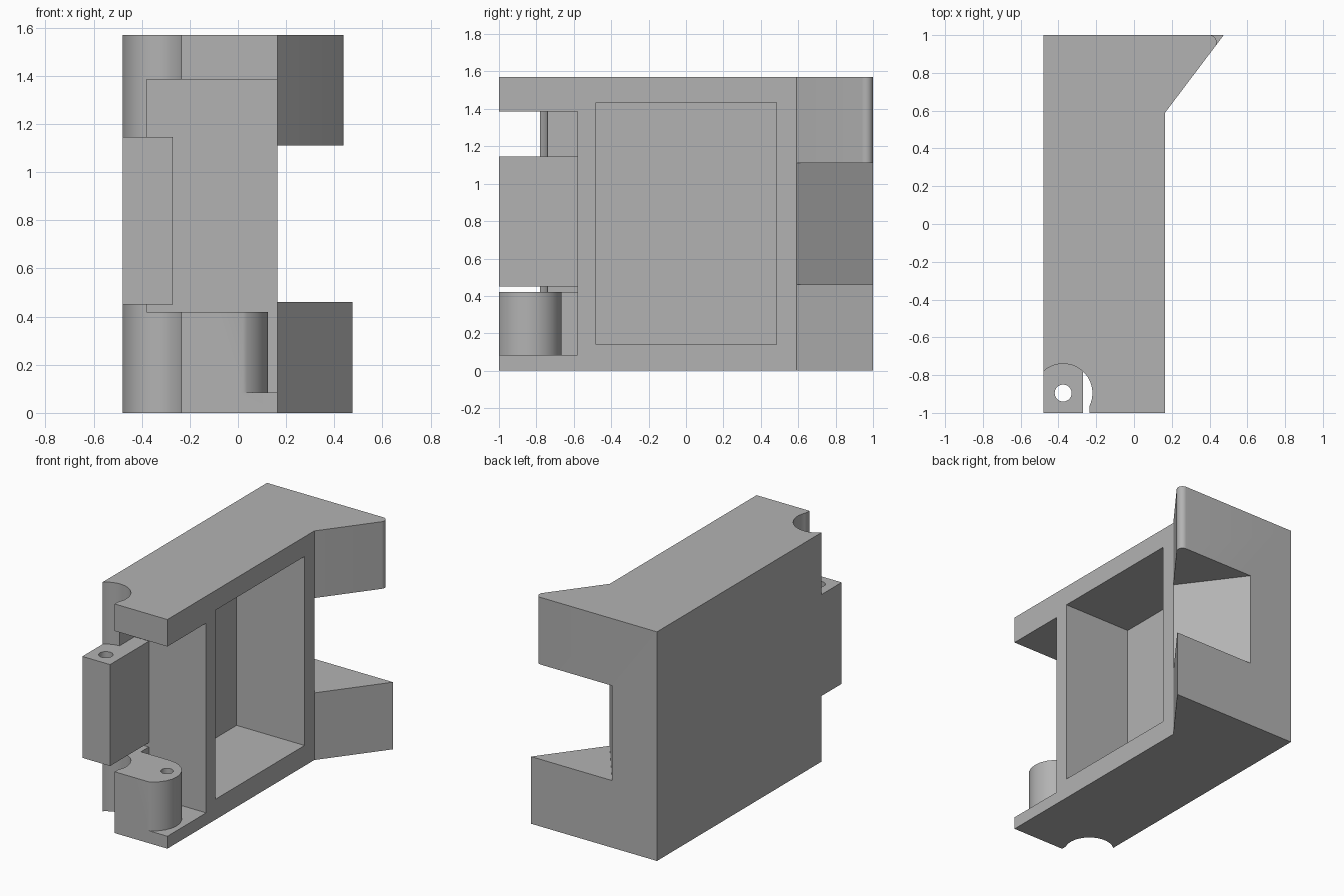
import bpy
import bmesh
from math import cos, sin, radians

cube = bpy.data.objects.get("Cube")
if cube:
    bpy.data.objects.remove(cube, do_unlink=True)

grey = bpy.data.materials.new("plain_grey")
grey.use_nodes = True
colour = (0.45, 0.45, 0.45, 1)
grey.diffuse_color = colour
grey.node_tree.nodes["Principled BSDF"].inputs["Base Color"].default_value = colour


def prism(name, outline, z0, z1):
    """Extrude a flat outline between two heights."""
    bm = bmesh.new()
    base = bm.faces.new([bm.verts.new((x, y, z0)) for x, y in outline])
    top = bmesh.ops.extrude_face_region(bm, geom=[base])["geom"]
    verts = [v for v in top if isinstance(v, bmesh.types.BMVert)]
    bmesh.ops.translate(bm, verts=verts, vec=(0, 0, z1 - z0))
    bmesh.ops.recalc_face_normals(bm, faces=bm.faces)
    mesh = bpy.data.meshes.new(name)
    bm.to_mesh(mesh)
    bm.free()
    mesh.materials.append(grey)
    obj = bpy.data.objects.new(name, mesh)
    bpy.context.collection.objects.link(obj)
    return obj


def arc(cx, cy, r, start, end, steps=24):
    angles = [radians(start + (end - start) * i / steps) for i in range(steps + 1)]
    return [(cx + r * cos(a), cy + r * sin(a)) for a in angles]


def rect(x0, x1, y0, y1):
    return [(x0, y0), (x1, y0), (x1, y1), (x0, y1)]


def circle(cx, cy, r):
    return arc(cx, cy, r, 0, 345, 23)


def combine(target, other, operation="DIFFERENCE"):
    """Apply a boolean and discard the helper."""
    mod = target.modifiers.new("combine", "BOOLEAN")
    mod.operation = operation
    mod.solver = "EXACT"
    mod.object = other
    bpy.ops.object.select_all(action="DESELECT")
    bpy.context.view_layer.objects.active = target
    target.select_set(True)
    bpy.ops.object.modifier_apply(modifier=mod.name)
    bpy.data.objects.remove(other, do_unlink=True)


left, right, height = -0.48, 0.165, 1.57
pin = (-0.375, -0.895)

# Housing with a flared back
housing = prism("housing", [(left, -1), (right, -1), (right, 0.59), (0.475, 1), (left, 1)], 0, height)

# V-shaped gap that splits the flare into two horns
combine(housing, prism("flare_gap", [(0.18, 0.57), (0.7, 0.57), (0.7, 1.08), (-0.2, 1.08)], 0.46, 1.11))

# Rounded tip of the upper horn
tip = arc(0.4, 0.9626, 0.0374, 90, -37, 10) + [(0.51, 0.88), (0.6, 1.1), (0.4, 1.1)]
combine(housing, prism("tip_cutter", tip, 1.0, 1.7))

# Open side pocket and hinge recess
combine(housing, prism("pocket", rect(-0.35, 0.3, -0.48, 0.485), 0.14, 1.435))
combine(housing, prism("recess", rect(-0.38, 0.3, -1.2, -0.58), 0.085, 1.385))

# Lower knuckle: rounded lug with a web to the recess wall
lug = prism("lower_knuckle", circle(-0.051, -0.841, 0.176), 0.04, 0.42)
combine(lug, prism("lug_block", rect(-0.4, -0.051, -0.99, -0.665), 0.04, 0.42), "UNION")
combine(lug, prism("lug_web", rect(-0.4, -0.27, -0.7, -0.56), 0.04, 0.42), "UNION")
combine(lug, prism("lug_front", rect(-0.45, -0.1, -1.01, -0.9), 0.04, 0.42), "UNION")
combine(lug, prism("lug_trim", rect(-0.6, 0.3, -1.3, -1), -0.1, 0.6))
combine(housing, lug, "UNION")
combine(housing, prism("lug_hole", circle(0.025, -0.804, 0.04), 0.15, 0.6))

# Round clearance channel down the front corner
channel = [(-0.7, -1.2), (-0.235, -1.2), (-0.235, -0.96)]
channel += arc(*pin, 0.155, -25, 180, 36) + [(-0.7, pin[1])]
combine(housing, prism("channel", channel, -0.1, 1.7))

# Middle knuckle with a through hole for the pin
knuckle = prism("middle_knuckle", rect(left, -0.27, -1, -0.57), 0.45, 1.145)
combine(knuckle, prism("pin_hole", circle(*pin, 0.045), 0.3, 1.3))

for obj in (housing, knuckle):
    bpy.ops.object.select_all(action="DESELECT")
    bpy.context.view_layer.objects.active = obj
    obj.select_set(True)
    bpy.ops.object.shade_smooth_by_angle(angle=radians(30))
